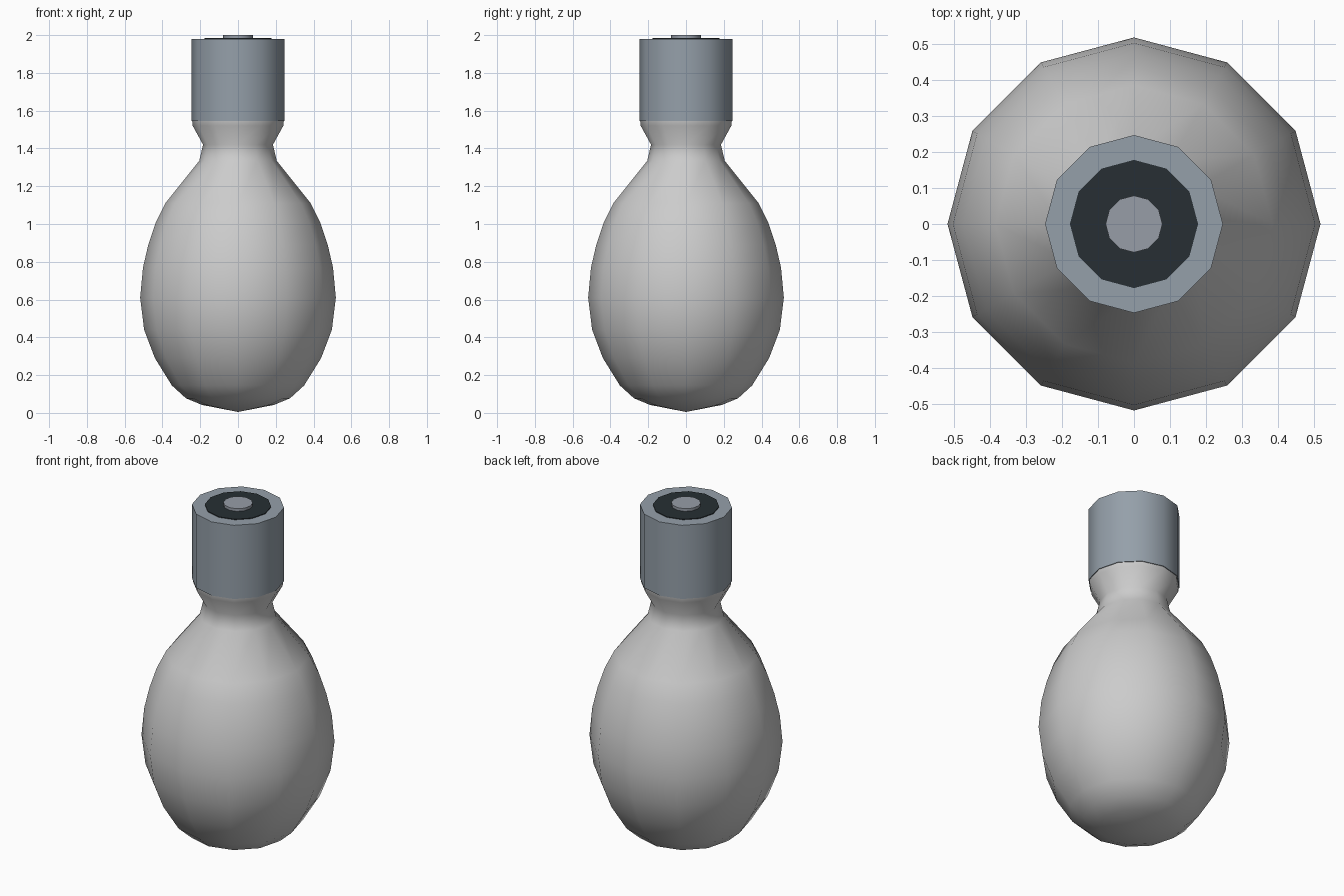
import bpy, bmesh, math
from mathutils import Matrix

if "Cube" in bpy.data.objects:
    bpy.data.objects.remove(bpy.data.objects["Cube"])

SIDES = 12


def material(name, color):
    m = bpy.data.materials.new(name)
    m.diffuse_color = (*color, 1)
    m.use_nodes = True
    m.node_tree.nodes["Principled BSDF"].inputs["Base Color"].default_value = m.diffuse_color
    return m


def lathe(name, profile, mat=None, angle=40):
    """Revolve (radius, z) points around z; a zero radius makes a pole."""
    bm = bmesh.new()
    rings = []
    for r, z in profile:
        if r == 0:
            rings.append([bm.verts.new((0, 0, z))] * SIDES)
        else:
            rings.append([bm.verts.new((r * math.cos(math.tau * i / SIDES),
                                        r * math.sin(math.tau * i / SIDES), z))
                          for i in range(SIDES)])
    for low, high in zip(rings, rings[1:]):
        for i in range(SIDES):
            j = (i + 1) % SIDES
            corners = list(dict.fromkeys((low[i], low[j], high[j], high[i])))
            bm.faces.new(corners)
    bmesh.ops.recalc_face_normals(bm, faces=bm.faces)
    mesh = bpy.data.meshes.new(name)
    bm.to_mesh(mesh)
    bm.free()
    ob = bpy.data.objects.new(name, mesh)
    bpy.context.collection.objects.link(ob)
    if mat:
        mesh.materials.append(mat)
    bpy.ops.object.select_all(action='DESELECT')
    ob.select_set(True)
    bpy.context.view_layer.objects.active = ob
    bpy.ops.object.shade_smooth_by_angle(angle=math.radians(angle))
    return ob


metal = material("metal", (0.30, 0.35, 0.40))
contact_metal = material("contact_metal", (0.31, 0.34, 0.39))
black = material("insulator_black", (0.02, 0.028, 0.033))

# Glass envelope: rounded bottom, widest belly, narrow neck, flared collar
lathe("glass_bulb", [
    (0, 0.005), (0.19, 0.042), (0.275, 0.077), (0.35, 0.145), (0.44, 0.29),
    (0.497, 0.44), (0.518, 0.61), (0.503, 0.77), (0.475, 0.89),
    (0.435, 1.01), (0.385, 1.11), (0.205, 1.335), (0.185, 1.42),
    (0.24, 1.52), (0.243, 1.55)], angle=60)

# Metal cap, insulating disc and centre contact
lathe("metal_cap", [(0, 1.545), (0.247, 1.545), (0.247, 1.98), (0, 1.98)], metal)
lathe("insulator_disc", [(0, 1.97), (0.178, 1.97), (0.178, 1.984), (0, 1.984)], black)
lathe("centre_contact", [(0, 1.975), (0.079, 1.975), (0.079, 2.0), (0, 2.0)], contact_metal)
